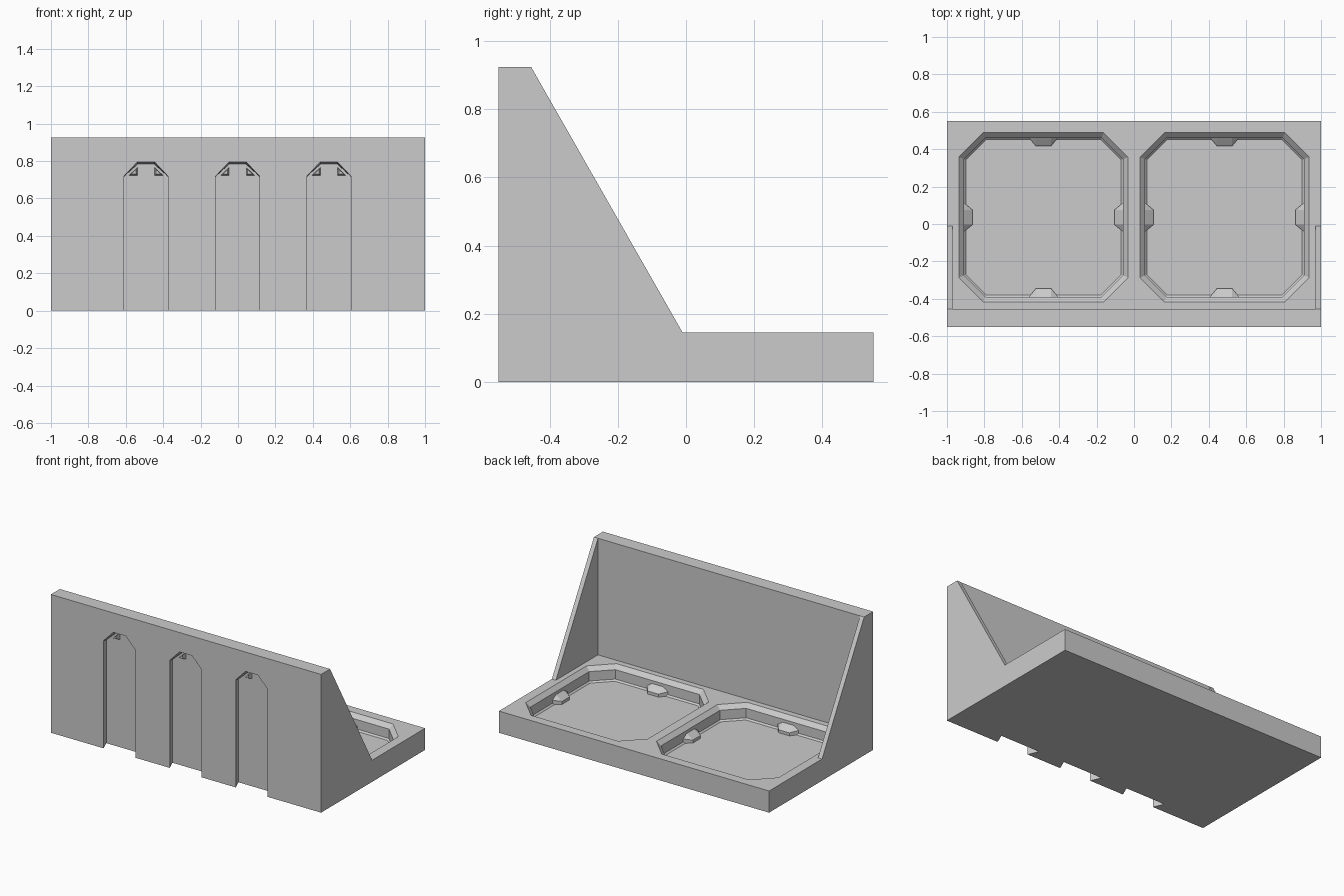
import bpy, bmesh
from mathutils import Vector, Matrix

cube = bpy.data.objects.get("Cube")
if cube:
    bpy.data.objects.remove(cube, do_unlink=True)

grey = bpy.data.materials.new("light grey plastic")
grey.use_nodes = True
grey.diffuse_color = (0.6, 0.6, 0.6, 1)
grey.node_tree.nodes["Principled BSDF"].inputs["Base Color"].default_value = (0.6, 0.6, 0.6, 1)


def finish(name, bm):
    bmesh.ops.recalc_face_normals(bm, faces=bm.faces)
    mesh = bpy.data.meshes.new(name)
    bm.to_mesh(mesh)
    bm.free()
    mesh.materials.append(grey)
    obj = bpy.data.objects.new(name, mesh)
    bpy.context.collection.objects.link(obj)
    return obj


def loft(name, rings):
    """Skin a stack of equal-length rings and cap both ends."""
    bm = bmesh.new()
    loops = [[bm.verts.new(p) for p in ring] for ring in rings]
    n = len(loops[0])
    for a, b in zip(loops, loops[1:]):
        for i in range(n):
            j = (i + 1) % n
            bm.faces.new((a[i], a[j], b[j], b[i]))
    bm.faces.new(loops[0])
    bm.faces.new(loops[-1])
    return finish(name, bm)


def prism_x(name, profile, x0, x1):
    return loft(name, [[(x, y, z) for y, z in profile] for x in (x0, x1)])


def hull(name, points):
    bm = bmesh.new()
    for p in points:
        bm.verts.new(p)
    bmesh.ops.convex_hull(bm, input=bm.verts)
    return finish(name, bm)


def apply_boolean(target, tool, operation):
    mod = target.modifiers.new(tool.name, "BOOLEAN")
    mod.operation = operation
    mod.solver = "EXACT"
    mod.object = tool
    bpy.context.view_layer.objects.active = target
    bpy.ops.object.modifier_apply(modifier=mod.name)
    bpy.data.objects.remove(tool, do_unlink=True)


DECK, TOP, FLOOR = 0.145, 0.925, 0.045
FRONT, WALL, BACK = -0.55, -0.455, 0.55
CELL_Y = 0.036

# Upright wall and base deck in one L-shaped profile
body = prism_x("bracket_body", [(FRONT, 0), (BACK, 0), (BACK, DECK), (WALL, DECK),
                                (WALL, TOP), (FRONT, TOP)], -1, 1)

# Sloping end gussets
for side in (-1, 1):
    gusset = prism_x("gusset", [(FRONT, 0), (-0.01, 0), (-0.01, DECK), (WALL, TOP), (FRONT, TOP)],
                     side * 0.97, side)
    apply_boolean(body, gusset, "UNION")


# Octagonal trays with chamfered rims
def octagon(cx, half, z):
    c = half - (0.13 - 0.586 * (0.452 - half))
    pts = [(half, -c), (half, c), (c, half), (-c, half),
           (-half, c), (-half, -c), (-c, -half), (c, -half)]
    return [(cx + x, CELL_Y + y, z) for x, y in pts]


for cx in (-0.484, 0.484):
    tray = loft("tray_cutter", [octagon(cx, h, z) for h, z in
                                ((0.415, FLOOR), (0.425, 0.055), (0.425, 0.118), (0.462, 0.155))])
    apply_boolean(body, tray, "DIFFERENCE")

# Flared mounting slots open at the bottom
SLOTS = (-0.492, -0.002, 0.486)
SLOT_BACK = FRONT + 0.07


def slot_ring(cx, y, half, shoulder, top_half, top):
    pts = [(-half, -0.02), (half, -0.02), (half, shoulder),
           (top_half, top), (-top_half, top), (-half, shoulder)]
    return [(cx + x, y, z) for x, z in pts]


for cx in SLOTS:
    front = slot_ring(cx, FRONT, 0.1175, 0.72, 0.046, 0.795)
    rear = slot_ring(cx, SLOT_BACK, 0.147, 0.69, 0.045, 0.783)
    lip = [(x, y - 0.02, z) for x, y, z in front]
    apply_boolean(body, loft("slot_cutter", [lip, front, rear]), "DIFFERENCE")

# Small triangular catches at the top of each slot
for i, cx in enumerate(SLOTS):
    for side in (-1, 1):
        base = [(0.095, 0.72), (0.045, 0.72), (0.045, 0.768)]
        tip = [(0.078, 0.732), (0.053, 0.732), (0.053, 0.755)]
        loft(f"slot_catch_{i}_{'left' if side > 0 else 'right'}",
             [[(cx + side * x, y, z) for x, z in ring]
              for ring, y in ((base, SLOT_BACK + 0.005), (tip, SLOT_BACK - 0.03))])

# Wedge clips in the middle of each tray wall
for cx in (-0.484, 0.484):
    for k in range(4):
        turn = Matrix.Rotation(k * 1.570796, 4, "Z")
        pts = [(s * w, d, z) for s in (-1, 1) for w, d, z in
               ((0.08, 0.428, FLOOR), (0.04, 0.38, FLOOR), (0.04, 0.38, 0.065),
                (0.08, 0.428, 0.075), (0.04, 0.428, 0.1))]
        hull("tray_clip", [turn @ Vector(p) + Vector((cx, CELL_Y, 0)) for p in pts])
